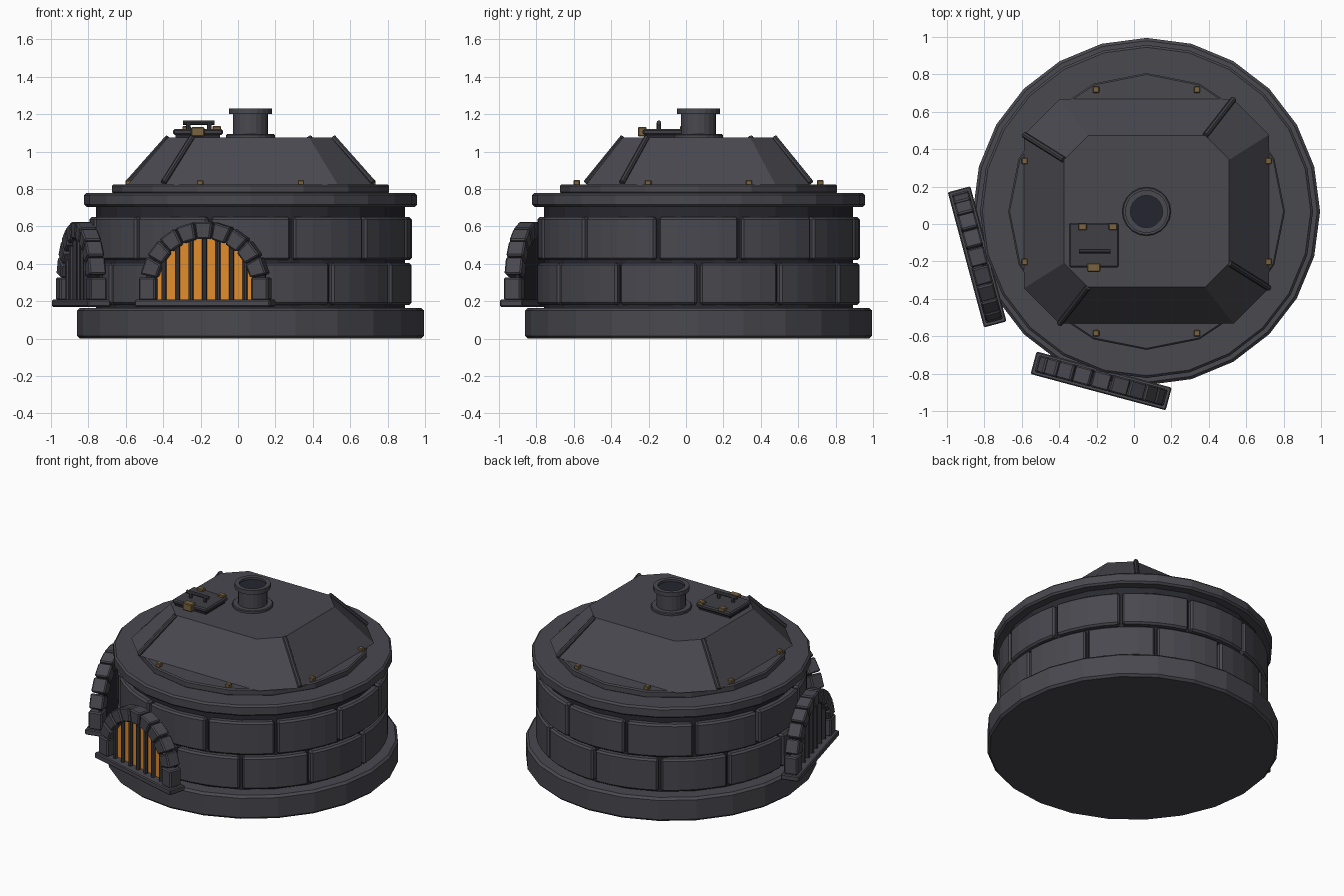
import bpy, bmesh
from math import sin, cos, radians, pi
from mathutils import Matrix, Vector

cube = bpy.data.objects.get("Cube")
if cube:
    bpy.data.objects.remove(cube)


def material(name, rgb):
    m = bpy.data.materials.new(name)
    m.use_nodes = True
    m.diffuse_color = (*rgb, 1)
    m.node_tree.nodes["Principled BSDF"].inputs["Base Color"].default_value = (*rgb, 1)
    return m


STONE = material("grey stone", (0.065, 0.065, 0.078))
MORTAR = material("dark mortar", (0.022, 0.022, 0.03))
IRON = material("iron", (0.05, 0.05, 0.06))
BRASS = material("aged brass", (0.19, 0.125, 0.05))
GLOW = material("orange glow", (0.75, 0.26, 0.025))
SOOT = material("soot", (0.018, 0.018, 0.03))

# The drum sits off-centre because the arches stick out on two sides
HUB = Matrix.Translation((0.067, 0.067, 0))


def finish(name, bm, mat, matrix=HUB, bevel=0):
    bmesh.ops.recalc_face_normals(bm, faces=bm.faces)
    mesh = bpy.data.meshes.new(name)
    bm.to_mesh(mesh)
    bm.free()
    mesh.materials.append(mat)
    ob = bpy.data.objects.new(name, mesh)
    bpy.context.collection.objects.link(ob)
    ob.matrix_world = matrix
    if bevel:
        mod = ob.modifiers.new("Bevel", "BEVEL")
        mod.width = bevel
        mod.segments = 1
        mod.angle_limit = radians(40)
    return ob


def prism(name, outline, z0, z1, mat, matrix=HUB, bevel=0, top_scale=1):
    """Extrude a flat outline from z0 to z1, optionally tapering it."""
    bm = bmesh.new()
    low = [bm.verts.new((x, y, z0)) for x, y in outline]
    high = [bm.verts.new((x * top_scale, y * top_scale, z1)) for x, y in outline]
    bm.faces.new(low)
    bm.faces.new(high)
    for i in range(len(low)):
        j = (i + 1) % len(low)
        bm.faces.new((low[i], low[j], high[j], high[i]))
    return finish(name, bm, mat, matrix, bevel)


def arc(r, a0, a1, n):
    angles = [radians(a0 + (a1 - a0) * i / n) for i in range(n + 1)]
    return [(r * cos(a), r * sin(a)) for a in angles]


def ring_sector(r0, r1, a0, a1, n):
    return arc(r1, a0, a1, n) + arc(r0, a1, a0, n)


def disc(name, r, z0, z1, n, mat, bevel=0):
    return prism(name, arc(r, 0, 360, n)[:-1], z0, z1, mat, HUB, bevel)


def box(name, lo, hi, mat, matrix=HUB, bevel=0):
    outline = [(lo[0], lo[1]), (hi[0], lo[1]), (hi[0], hi[1]), (lo[0], hi[1])]
    return prism(name, outline, lo[2], hi[2], mat, matrix, bevel)


def rod(name, a, b, r, mat, matrix=HUB):
    a, b = Vector(a), Vector(b)
    bm = bmesh.new()
    turn = (b - a).to_track_quat('Z', 'Y').to_matrix().to_4x4()
    bmesh.ops.create_cone(bm, cap_ends=True, segments=8, radius1=r, radius2=r,
                          depth=(b - a).length,
                          matrix=Matrix.Translation((a + b) / 2) @ turn)
    return finish(name, bm, mat, matrix)


# Drum: base slab, mortar core, two courses of blocks in running bond, cornice
disc("base_slab", 0.928, 0, 0.165, 24, STONE, 0.015)
disc("wall_core", 0.825, 0.16, 0.71, 24, MORTAR)
for course, z0, z1, start in (("lower", 0.18, 0.405, 0), ("upper", 0.42, 0.65, 15)):
    for i in range(12):
        a = start + i * 30
        prism(f"{course}_wall_block_{i}", ring_sector(0.8, 0.862, a + 0.6, a + 29.4, 4),
              z0, z1, STONE, HUB, 0.012)
disc("cornice", 0.89, 0.705, 0.78, 24, STONE, 0.012)
disc("roof_plate", 0.74, 0.775, 0.825, 16, STONE, 0.008)

# Roof: chamfered rectangle tapering to a flat top
W, D, CUT, TAPER = 0.655, 0.6, 0.19, 0.675
ROOF_LOW, ROOF_TOP = 0.825, 1.075
corners = [(W, D - CUT), (W - CUT, D), (CUT - W, D), (-W, D - CUT),
           (-W, CUT - D), (CUT - W, -D), (W - CUT, -D), (W, CUT - D)]
prism("roof", corners, ROOF_LOW, ROOF_TOP, STONE, HUB, 0, TAPER)
for i in (1, 3, 5, 7):
    x, y = corners[i]
    rod(f"roof_rib_{i}", (x, y, ROOF_LOW + 0.01),
        (x * TAPER, y * TAPER, ROOF_TOP), 0.016, IRON)

# Brass rivets around the roof plate
for i in range(8):
    a = radians(22.5 + 45 * i)
    x, y = 0.705 * cos(a), 0.705 * sin(a)
    box(f"rivet_{i}", (x - 0.017, y - 0.017, 0.815), (x + 0.017, y + 0.017, 0.848),
        BRASS, HUB, 0.004)

# Chimney with flange, rim and sooty mouth
disc("chimney_flange", 0.13, 1.07, 1.093, 20, STONE, 0.005)
disc("chimney_pipe", 0.094, 1.08, 1.205, 20, STONE)
for i in range(2):
    prism(f"chimney_rim_{i}", ring_sector(0.086, 0.115, i * 180, i * 180 + 180, 10),
          1.2, 1.23, STONE)
disc("chimney_mouth", 0.087, 1.2, 1.215, 20, SOOT)

# Roof hatch, placed in world coordinates
WORLD = Matrix.Identity(4)
box("hatch_frame", (-0.335, -0.22, 1.07), (-0.095, -0.01, 1.092), MORTAR, WORLD)
box("hatch_lid", (-0.348, -0.232, 1.09), (-0.08, 0.005, 1.12), IRON, WORLD, 0.008)
box("hatch_latch", (-0.25, -0.257, 1.08), (-0.18, -0.21, 1.132), BRASS, WORLD, 0.005)
for side, x in (("right", -0.275), ("left", -0.113)):
    box(f"hatch_hinge_{side}", (x - 0.023, -0.033, 1.1), (x + 0.023, 0.003, 1.136),
        BRASS, WORLD, 0.004)
    post = x + (0.01 if side == "right" else -0.04)
    rod(f"hatch_handle_post_{side}", (post, -0.145, 1.11), (post, -0.145, 1.155),
        0.012, IRON, WORLD)
rod("hatch_handle", (-0.295, -0.145, 1.155), (-0.126, -0.145, 1.155), 0.012, IRON, WORLD)

# Arched openings with stone surround and barred grille
SPRING, INNER, OUTER, FOOT = 0.27, 0.265, 0.357, 0.205


def arched_opening(name, turn, lit):
    place = HUB @ Matrix.Rotation(radians(turn), 4, 'Z')
    # Upright frame: outline drawn in x and z, depth pointing out of the wall
    upright = place @ Matrix.Translation((0, 0, SPRING)) @ Matrix.Rotation(pi / 2, 4, 'X')
    legs = FOOT - SPRING

    def door_shape(r):
        return [(r, legs)] + arc(r, 0, 180, 20) + [(-r, legs)]

    box(f"{name}_sill", (-0.374, -1.0, 0.17), (0.374, -0.875, 0.208), STONE, place, 0.006)
    for side, x in (("left", INNER), ("right", -OUTER)):
        box(f"{name}_jamb_{side}", (x, -0.983, FOOT), (x + OUTER - INNER, -0.89, 0.328),
            STONE, place, 0.008)
    step = (180 - 2 * 11.5) / 9
    for i in range(9):
        a = 11.5 + i * step
        prism(f"{name}_arch_stone_{i}", ring_sector(INNER, OUTER, a + 0.7, a + step - 0.7, 1),
              0.89, 0.983, STONE, upright, 0.008)
    prism(f"{name}_backing", door_shape(0.335), 0.905, 0.925, MORTAR, upright)
    if lit:
        prism(f"{name}_glow", door_shape(INNER + 0.01), 0.924, 0.93, GLOW, upright)
    for k in range(-3, 4):
        x = k * 0.075
        top = SPRING + (INNER ** 2 - x ** 2) ** 0.5 + 0.01
        rod(f"{name}_bar_{k + 3}", (x, -0.95, FOOT), (x, -0.95, top), 0.014, IRON, place)


arched_opening("furnace_arch", -15, True)
arched_opening("side_arch", -75, False)
